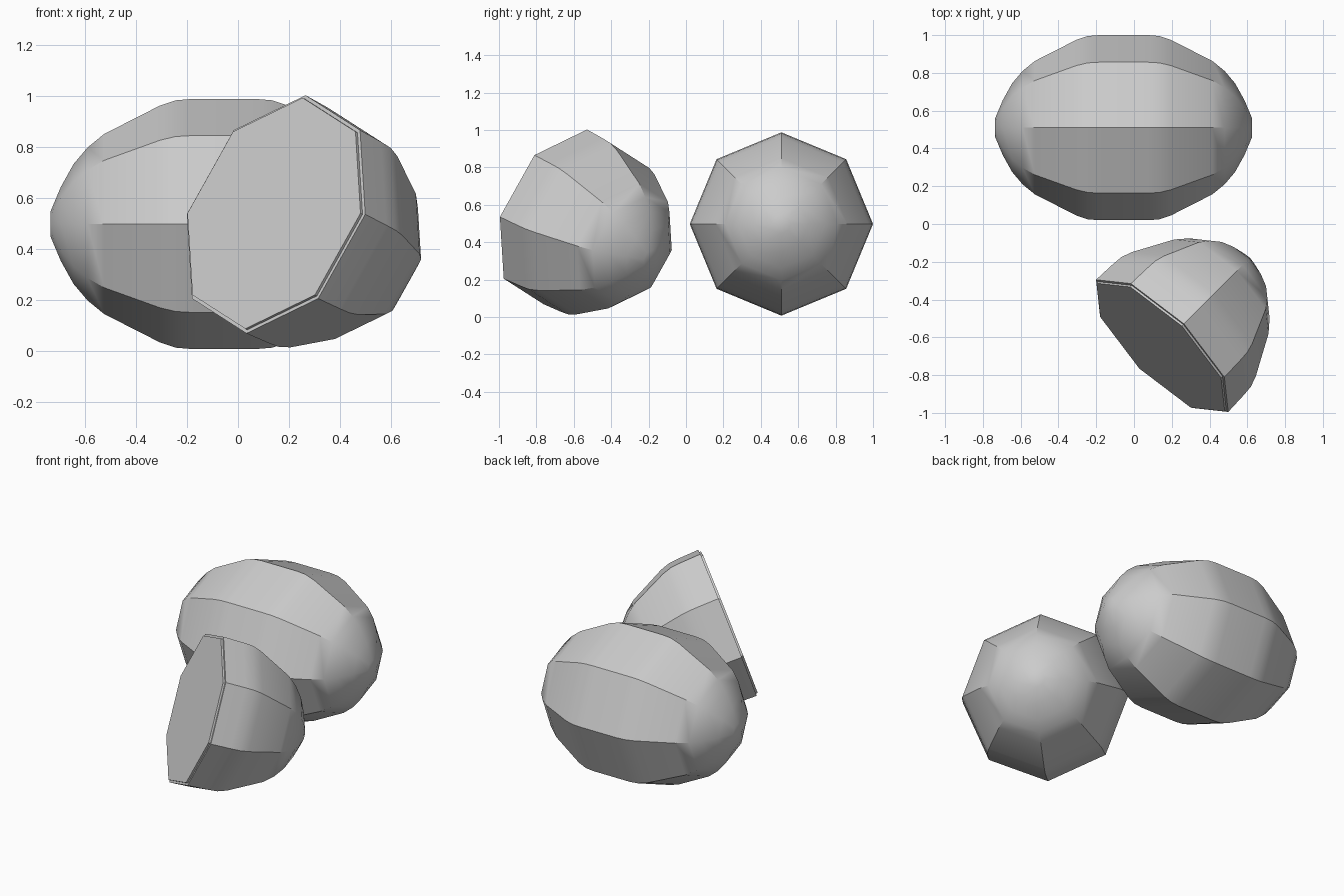
import bpy, bmesh, math
from mathutils import Vector, Matrix

cube = bpy.data.objects.get("Cube")
if cube:
    bpy.data.objects.remove(cube, do_unlink=True)

grey = bpy.data.materials.new("light grey")
grey.use_nodes = True
COLOUR = (0.6, 0.6, 0.6, 1)
grey.diffuse_color = COLOUR
grey.node_tree.nodes["Principled BSDF"].inputs["Base Color"].default_value = COLOUR

# (distance along the axis, radius) from the middle to the pole
HALF = [(0.13, 0.49), (0.19, 0.485), (0.25, 0.465), (0.47, 0.353),
        (0.535, 0.3), (0.59, 0.235), (0.64, 0.145), (0.68, 0.05)]
SIDES = 8


def lathe(name, profile, axis, side, centre):
    """Sweep a profile round an axis as an eight-sided solid with flat ends."""
    axis, side = Vector(axis).normalized(), Vector(side).normalized()
    up = axis.cross(side)
    bm = bmesh.new()
    rings = []
    for u, r in profile:
        ring = []
        for i in range(SIDES):
            a = math.tau * i / SIDES
            ring.append(bm.verts.new(axis * u + (side * math.cos(a) + up * math.sin(a)) * r))
        rings.append(ring)
    for a, b in zip(rings, rings[1:]):
        for i in range(SIDES):
            j = (i + 1) % SIDES
            bm.faces.new((a[i], a[j], b[j], b[i]))
    bm.faces.new(rings[0][::-1])
    bm.faces.new(rings[-1])
    bmesh.ops.recalc_face_normals(bm, faces=bm.faces)
    mesh = bpy.data.meshes.new(name)
    bm.to_mesh(mesh)
    bm.free()
    mesh.materials.append(grey)
    obj = bpy.data.objects.new(name, mesh)
    obj.location = centre
    bpy.context.collection.objects.link(obj)
    bpy.ops.object.select_all(action='DESELECT')
    obj.select_set(True)
    bpy.context.view_layer.objects.active = obj
    bpy.ops.object.shade_smooth_by_angle(angle=math.radians(30))
    return obj


# Whole fruit lying along x
whole = [(-u, r) for u, r in reversed(HALF)] + HALF
lathe("whole_fruit", whole, (1, 0, 0), (0, 1, 0), (-0.055, 0.51, 0.497))

# Cut half leaning forward, with its flesh slightly proud of the rind
AXIS, SIDE = (0.668, 0.668, -0.332), (1, -1, 0)
CENTRE = (0.149, -0.645, 0.535)
lathe("half_fruit_rind", [(0, 0.495)] + HALF, AXIS, SIDE, CENTRE)
lathe("half_fruit_flesh", [(-0.012, 0.48), (0.02, 0.48)], AXIS, SIDE, CENTRE)
